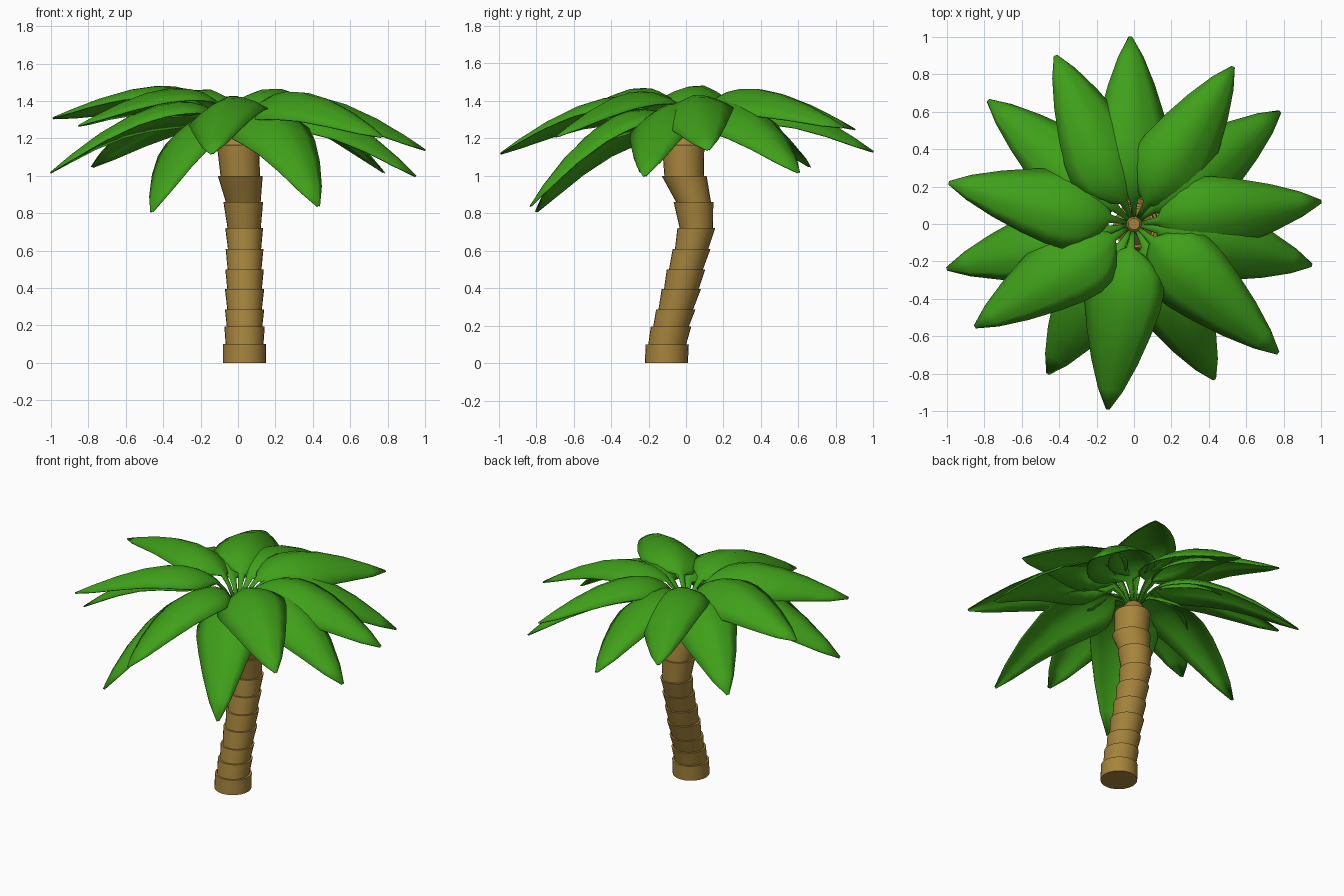
import bpy, bmesh, math
from mathutils import Vector

if "Cube" in bpy.data.objects:
    bpy.data.objects.remove(bpy.data.objects["Cube"])


def material(name, col):
    m = bpy.data.materials.new(name)
    m.diffuse_color = col
    m.use_nodes = True
    m.node_tree.nodes["Principled BSDF"].inputs["Base Color"].default_value = m.diffuse_color
    return m


bark = material("bark", (0.38, 0.23, 0.045, 1))
green = material("leaf_green", (0.05, 0.35, 0.01, 1))


def make_object(name, bm, mat, smooth):
    bmesh.ops.recalc_face_normals(bm, faces=bm.faces)
    me = bpy.data.meshes.new(name)
    bm.to_mesh(me)
    bm.free()
    me.materials.append(mat)
    ob = bpy.data.objects.new(name, me)
    bpy.context.collection.objects.link(ob)
    bpy.context.view_layer.objects.active = ob
    for o in bpy.context.selected_objects:
        o.select_set(False)
    ob.select_set(True)
    bpy.ops.object.shade_smooth_by_angle(angle=math.radians(smooth))
    return ob


# Trunk: stacked flaring segments along a leaning path (x, y, z, top radius)
PATH = [(.035, -.105, 0, .115), (.035, -.10, .10, .115), (.035, -.08, .195, .108),
        (.035, -.055, .285, .105), (.035, -.025, .395, .105), (.035, 0, .50, .103),
        (.035, .03, .61, .101), (.033, .055, .72, .101), (.028, .04, .86, .106),
        (.012, -.01, 1.0, .12), (0, -.015, 1.165, .113), (0, 0, 1.25, .03)]
SIDES = 24


def ring(bm, x, y, z, r):
    step = 2 * math.pi / SIDES
    return [bm.verts.new((x + r * math.cos(i * step), y + r * math.sin(i * step), z))
            for i in range(SIDES)]


bm = bmesh.new()
for i, (a, b) in enumerate(zip(PATH, PATH[1:])):
    low = ring(bm, *a[:3], a[3] if i == 0 else a[3] * .88)
    top = ring(bm, *b)
    for j in range(SIDES):
        k = (j + 1) % SIDES
        bm.faces.new((low[j], low[k], top[k], top[j]))
    bm.faces.new(low[::-1])
    bm.faces.new(top)
make_object("trunk", bm, bark, 35)

# Fronds: arched, drooping blades given by their tip points
UPPER = [(.53, .84, 1.26), (1.0, .12, 1.14), (.77, -.69, 1.21), (-.14, -.99, 1.12),
         (-.85, -.55, 1.27), (-.99, .22, 1.31), (-.42, .90, 1.25)]
LOWER = [(-.02, 1.0, 1.13), (.78, .60, 1.02), (.95, -.22, 1.0), (.43, -.83, .84),
         (-.46, -.80, .81), (-1.0, -.24, 1.02), (-.78, .66, 1.05)]
# (curve parameter, half width): thin stem, wide blade, pointed tip
WIDTHS = [(0, .01), (.10, .014), (.17, .022), (.21, .075), (.27, .14), (.34, .19), (.43, .21),
          (.53, .203), (.66, .172), (.80, .124), (.92, .066), (1, .008)]
CROSS = 6


def frond(name, tip):
    length = math.hypot(tip[0], tip[1])
    out = Vector((tip[0], tip[1], 0)) / length
    side = Vector((-out.y, out.x, 0))
    rise = 1.55 + .27 * (tip[2] - 1.14)
    ctrl = [(.03, 1.22), (.2, rise), (.55, rise - .09), (length, tip[2])]
    bm = bmesh.new()
    rows = []
    for t, w in WIDTHS:
        k = ((1 - t) ** 3, 3 * t * (1 - t) ** 2, 3 * t * t * (1 - t), t ** 3)
        r = sum(a * c[0] for a, c in zip(k, ctrl))
        z = sum(a * c[1] for a, c in zip(k, ctrl))
        row = []
        for i in range(CROSS + 1):
            u = 2 * i / CROSS - 1
            p = out * r + side * (w * u)
            p.z = z + w * (.2 * u - .5 * abs(u) ** 1.6)
            row.append(bm.verts.new(p))
        rows.append(row)
    for a, b in zip(rows, rows[1:]):
        for i in range(CROSS):
            bm.faces.new((a[i], b[i], b[i + 1], a[i + 1]))
    ob = make_object(name, bm, green, 40)
    mod = ob.modifiers.new("thickness", 'SOLIDIFY')
    mod.thickness = .006
    mod.offset = 0


for i, tip in enumerate(UPPER):
    frond(f"upper_frond_{i + 1}", tip)
for i, tip in enumerate(LOWER):
    frond(f"lower_frond_{i + 1}", tip)
